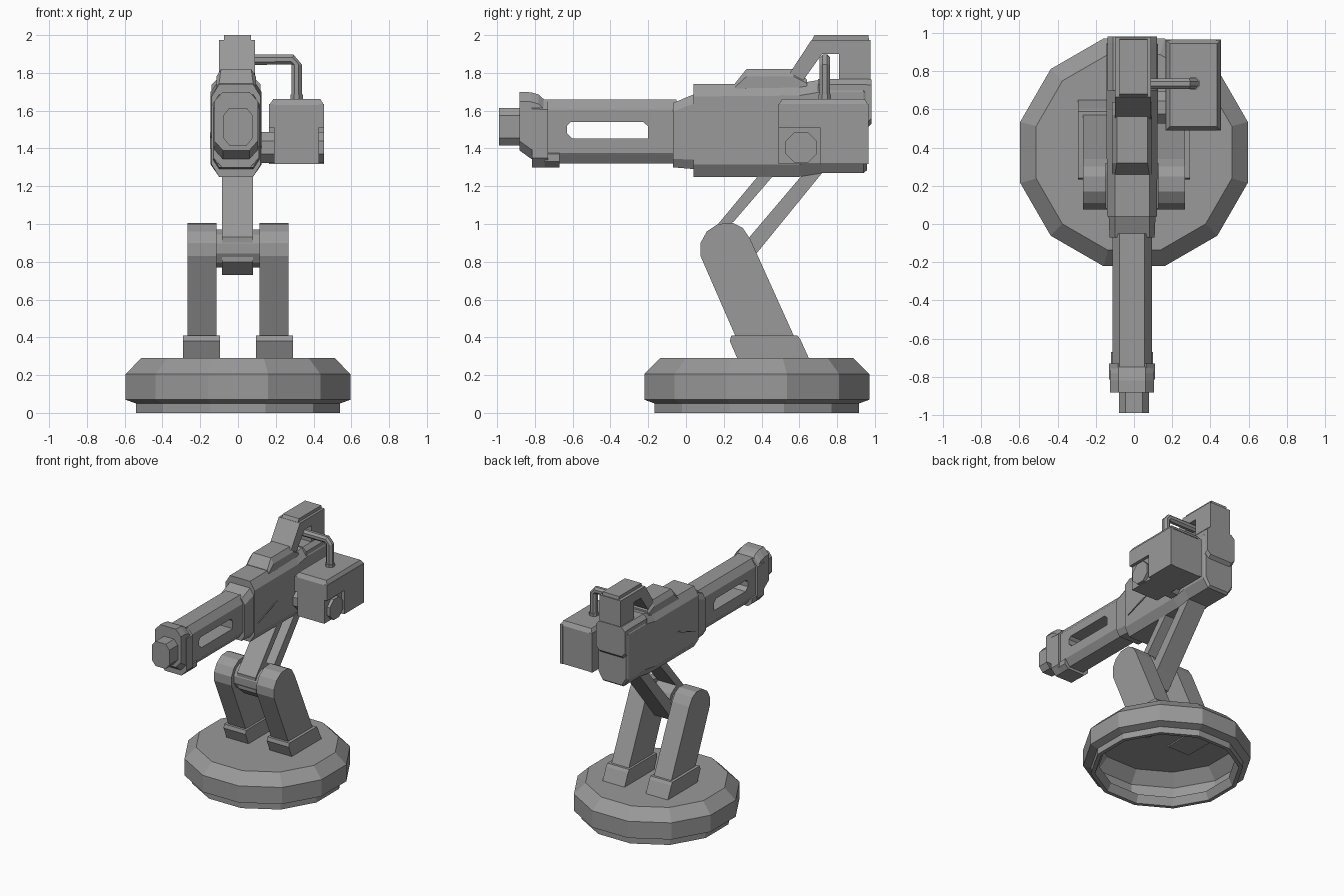
import bpy, bmesh, math
from mathutils import Vector

metal = bpy.data.materials.new("grey_metal")
metal.diffuse_color = (0.32, 0.32, 0.32, 1)


def finish(name, bm, recalc=True):
    if recalc:
        bmesh.ops.recalc_face_normals(bm, faces=bm.faces)
    me = bpy.data.meshes.new(name)
    bm.to_mesh(me)
    bm.free()
    me.materials.append(metal)
    ob = bpy.data.objects.new(name, me)
    bpy.context.collection.objects.link(ob)
    return ob


def rings_mesh(name, rings, caps=(True, True), recalc=True):
    """Skin a list of equal-length point rings."""
    bm = bmesh.new()
    vs = [[bm.verts.new(p) for p in r] for r in rings]
    n = len(vs[0])
    for a, b in zip(vs, vs[1:]):
        for i in range(n):
            j = (i + 1) % n
            bm.faces.new((a[i], a[j], b[j], b[i]))
    if caps[0]:
        bm.faces.new(vs[0][::-1])
    if caps[1]:
        bm.faces.new(vs[-1])
    return finish(name, bm, recalc)


def side_profile(name, pts, x0, x1):
    """Extrude a (y, z) outline from x0 to x1."""
    return rings_mesh(name, [[(x, y, z) for y, z in pts] for x in (x0, x1)])


def loft(name, sections, cx=-0.01):
    """Chamfered box sections along y: (y, half width, flat half width, z0, z1, chamfer)."""
    rings = []
    for y, w, f, a, b, c in sections:
        pts = [(-f, a), (f, a), (w, a + c), (w, b - c), (f, b), (-f, b), (-w, b - c), (-w, a + c)]
        rings.append([(cx + x, y, z) for x, z in pts])
    return rings_mesh(name, rings)


def rod(name, a, b, r, n=8):
    """Cylinder between two points."""
    a, b = Vector(a), Vector(b)
    q = (b - a).to_track_quat('Z', 'Y')
    ring = [q @ Vector((r * math.cos((i + .5) * math.tau / n), r * math.sin((i + .5) * math.tau / n), 0))
            for i in range(n)]
    return rings_mesh(name, [[p + v for v in ring] for p in (a, b)])


# Twelve-sided hollow base
base = []
for r, z in [(0.50, 0.06), (0.53, 0.0), (0.56, 0.0), (0.56, 0.05), (0.617, 0.07), (0.617, 0.205), (0.53, 0.29)]:
    base.append([(r * math.cos(math.radians(15 + 30 * i)), 0.375 + r * math.sin(math.radians(15 + 30 * i)), z)
                 for i in range(12)])
rings_mesh("base", base, (False, True), False)

# Leaning legs and feet
leg = [(0.32, 0.28), (0.63, 0.28), (0.57, 0.41), (0.34, 0.92), (0.30, 0.98), (0.25, 1.005),
       (0.17, 1.0), (0.11, 0.96), (0.077, 0.90), (0.077, 0.83), (0.26, 0.41)]
foot = [(0.275, 0.28), (0.655, 0.28), (0.605, 0.39), (0.59, 0.41), (0.24, 0.41), (0.232, 0.38)]
for side, s in (("left", -1), ("right", 1)):
    side_profile(side + "_leg", leg, s * 0.113, s * 0.268)
    side_profile(side + "_foot", foot, s * 0.095, s * 0.292)

# Elbow with two parallel struts
rod("elbow_axle", (-0.13, 0.21, 0.87), (0.13, 0.21, 0.87), 0.105, 12)
side_profile("elbow", [(0.11, 0.93), (0.17, 1.0), (0.24, 1.01), (0.31, 0.965), (0.37, 0.84), (0.29, 0.74),
                       (0.20, 0.73), (0.12, 0.80)], -0.085, 0.08)
side_profile("front_strut", [(0.17, 1.0), (0.25, 1.01), (0.50, 1.30), (0.42, 1.30)], -0.085, 0.08)
side_profile("rear_strut", [(0.31, 0.90), (0.37, 0.84), (0.745, 1.30), (0.65, 1.30)], -0.085, 0.08)

# Gun body
loft("body", [(0.04, 0.13, 0.09, 1.25, 1.74, 0.065), (0.60, 0.135, 0.09, 1.25, 1.745, 0.065),
              (0.72, 0.135, 0.09, 1.27, 1.765, 0.065), (0.94, 0.135, 0.09, 1.27, 1.765, 0.065),
              (0.958, 0.125, 0.085, 1.285, 1.75, 0.065)])
loft("body_rear_cap", [(0.70, 0.13, 0.10, 1.53, 1.768, 0.03), (0.95, 0.13, 0.10, 1.50, 1.768, 0.03),
                       (0.982, 0.13, 0.10, 1.53, 1.765, 0.03)])
loft("body_ridge", [(0.26, 0.105, 0.09, 1.68, 1.745, 0.02), (0.32, 0.105, 0.08, 1.68, 1.82, 0.04),
                    (0.57, 0.105, 0.08, 1.68, 1.82, 0.04), (0.64, 0.105, 0.09, 1.68, 1.765, 0.02)])
loft("body_nose", [(-0.07, 0.118, 0.09, 1.30, 1.64, 0.045), (0.05, 0.123, 0.09, 1.29, 1.69, 0.05)])
slit = [(0.08, 1.40), (0.25, 1.455), (0.32, 1.485), (0.27, 1.475)]
side_profile("left_slit", slit, -0.148, -0.13)
side_profile("right_slit", slit, 0.11, 0.128)

# Rear tower with arched brace
side_profile("tower", [(0.55, 1.80), (0.665, 1.975), (0.978, 1.975), (0.978, 1.70), (0.81, 1.70), (0.81, 1.90),
                       (0.72, 1.90), (0.62, 1.76)], -0.10, 0.09)
side_profile("tower_lid", [(0.665, 1.97), (0.68, 2.0), (0.965, 2.0), (0.97, 1.97)], -0.075, 0.07)

# Barrel shroud with a long slot cut through
barrel = loft("barrel", [(-0.75, 0.103, 0.065, 1.32, 1.66, 0.055), (-0.05, 0.103, 0.065, 1.32, 1.66, 0.055)])
cutter = side_profile("slot_cutter", [(-0.63, 1.48), (-0.60, 1.452), (-0.20, 1.452), (-0.20, 1.515),
                                      (-0.225, 1.54), (-0.61, 1.54), (-0.63, 1.52)], -0.4, 0.4)
cutter.hide_render = True
cut = barrel.modifiers.new("slot", 'BOOLEAN')
cut.object = cutter
cut.operation = 'DIFFERENCE'
cut.solver = 'EXACT'
bpy.context.view_layer.objects.active = barrel
bpy.ops.object.modifier_apply(modifier=cut.name)
bpy.data.objects.remove(cutter)

# Muzzle
loft("muzzle_collar", [(-0.882, 0.115, 0.07, 1.39, 1.70, 0.05), (-0.82, 0.115, 0.07, 1.345, 1.697, 0.05),
                       (-0.78, 0.115, 0.07, 1.335, 1.685, 0.05), (-0.73, 0.11, 0.07, 1.32, 1.64, 0.05)])
loft("muzzle_band", [(-0.815, 0.12, 0.075, 1.30, 1.66, 0.05), (-0.73, 0.12, 0.075, 1.30, 1.655, 0.05)])
loft("muzzle_lug", [(-0.75, 0.11, 0.075, 1.30, 1.40, 0.03), (-0.67, 0.11, 0.075, 1.30, 1.40, 0.03)])
loft("muzzle_tip", [(-0.99, 0.078, 0.045, 1.415, 1.615, 0.04), (-0.86, 0.078, 0.045, 1.415, 1.615, 0.04)], 0)

# Side box: core plus notched cheeks
side_profile("box_core", [(0.49, 1.318), (0.96, 1.318), (0.96, 1.63), (0.49, 1.63)], 0.19, 0.43)
cheek = [(0.71, 1.318), (0.965, 1.318), (0.965, 1.635), (0.49, 1.635), (0.49, 1.51), (0.71, 1.51)]
side_profile("box_left_cheek", cheek, 0.165, 0.19)
side_profile("box_right_cheek", cheek, 0.43, 0.455)
rings_mesh("box_lid", [[(x0, y0, z), (x1, y0, z), (x1, y1, z), (x0, y1, z)] for x0, x1, y0, y1, z in
                       [(0.165, 0.455, 0.49, 0.965, 1.63), (0.188, 0.435, 0.51, 0.945, 1.663)]])
rod("box_axle", (0.09, 0.61, 1.405), (0.455, 0.61, 1.405), 0.09)

# Feed pipe from tower to box
r = 0.03
pipe = []
for x, z, a in [(0.04, 1.87, 0), (0.285, 1.87, 0), (0.31, 1.845, 90), (0.31, 1.64, 90)]:
    t = math.radians(a if z != 1.87 or x < 0.1 else 20)
    ring = []
    for i in range(8):
        k = (i + .5) * math.tau / 8
        u, v = r * math.cos(k), r * math.sin(k)
        ring.append((x + v * math.sin(t), 0.735 + u, z + v * math.cos(t)))
    pipe.append(ring)
rings_mesh("feed_pipe", pipe)
rod("pipe_socket", (0.31, 0.735, 1.65), (0.31, 0.735, 1.685), 0.036)
